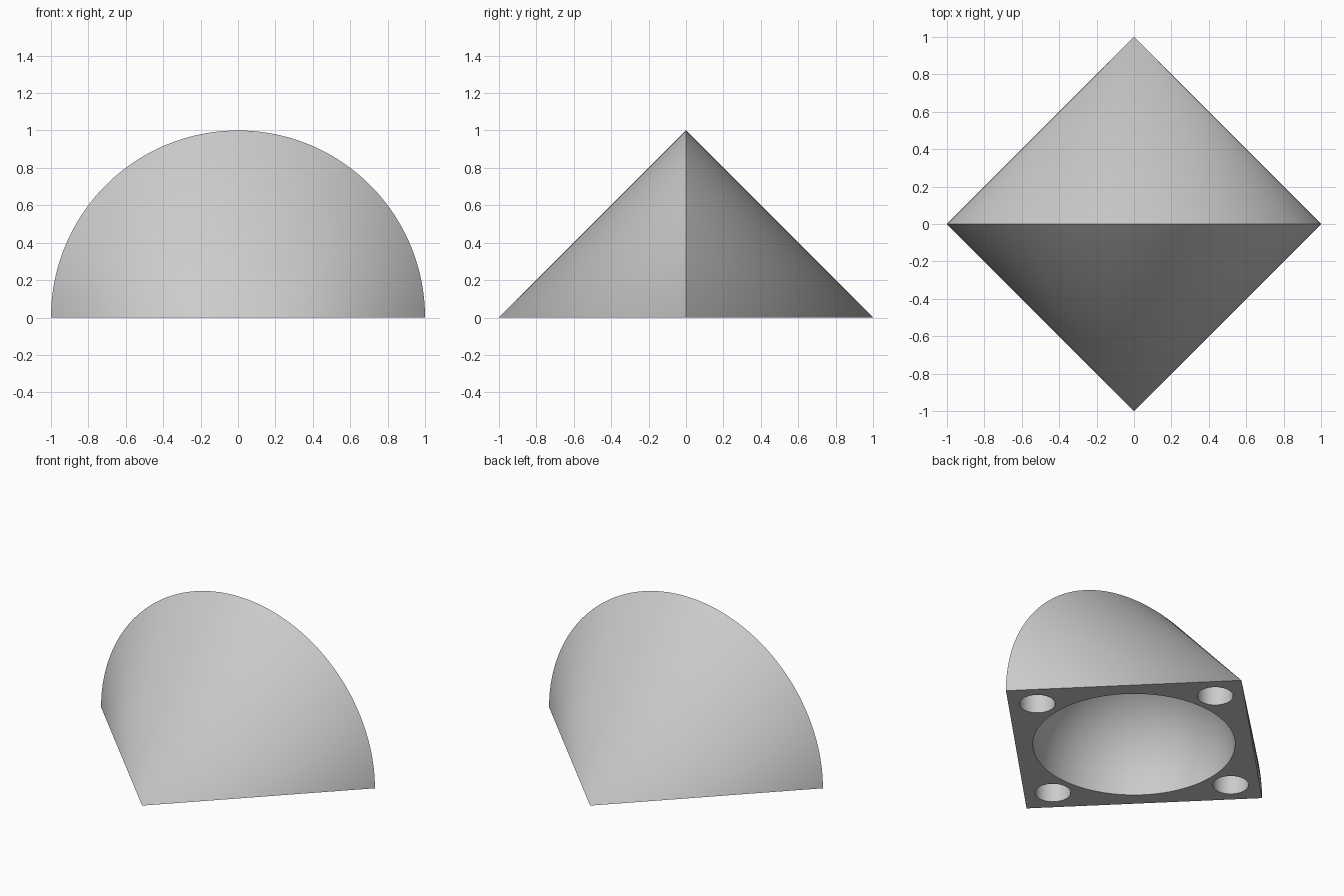
import bpy, bmesh
from math import pi, cos, sin
from mathutils import Matrix, Vector

SEGMENTS = 96          # steps round the half circle
CAVITY_RADIUS = 0.605
HOLE_RADIUS = 0.107
HOLE_DEPTH = 0.125
HOLE_OFFSET = 0.755    # hole centres, from the middle towards each corner

if "Cube" in bpy.data.objects:
    bpy.data.objects.remove(bpy.data.objects["Cube"], do_unlink=True)


def make_object(name, bm):
    bmesh.ops.recalc_face_normals(bm, faces=bm.faces)
    mesh = bpy.data.meshes.new(name)
    bm.to_mesh(mesh)
    bm.free()
    obj = bpy.data.objects.new(name, mesh)
    bpy.context.collection.objects.link(obj)
    return obj


# Plain grey material
grey = bpy.data.materials.new("light_grey")
grey.use_nodes = True
colour = (0.6, 0.6, 0.6, 1)
grey.diffuse_color = colour
grey.node_tree.nodes["Principled BSDF"].inputs["Base Color"].default_value = colour

# Half of a double cone: a half-circle rim joined to a front and a back tip
bm = bmesh.new()
rim = [bm.verts.new((cos(pi * i / SEGMENTS), 0, sin(pi * i / SEGMENTS)))
       for i in range(SEGMENTS + 1)]
front_tip, back_tip = (bm.verts.new((0, y, 0)) for y in (-1, 1))
for a, b in zip(rim, rim[1:]):
    for tip in (front_tip, back_tip):
        bm.faces.new((a, b, tip))
bm.faces.new((rim[0], front_tip, rim[-1], back_tip))
body = make_object("half_double_cone", bm)
body.data.materials.append(grey)

# Cutter: round cavity in the middle and a pocket near each corner
bm = bmesh.new()
bmesh.ops.create_uvsphere(bm, u_segments=96, v_segments=48, radius=CAVITY_RADIUS)
for i in range(4):
    spot = Matrix.Rotation(i * pi / 2, 4, "Z") @ Vector((HOLE_OFFSET, 0, 0))
    bmesh.ops.create_cone(bm, cap_ends=True, segments=48, radius1=HOLE_RADIUS,
                          radius2=HOLE_RADIUS, depth=2 * HOLE_DEPTH,
                          matrix=Matrix.Translation(spot))
cutter = make_object("cavity_cutter", bm)
cutter.hide_render = True
cutter.data.materials.append(grey)

# Cut the underside, then discard the cutter
cut = body.modifiers.new("cavities", "BOOLEAN")
cut.operation = "DIFFERENCE"
cut.solver = "EXACT"
cut.object = cutter
bpy.ops.object.select_all(action="DESELECT")
bpy.context.view_layer.objects.active = body
body.select_set(True)
bpy.ops.object.modifier_apply(modifier=cut.name)
bpy.data.objects.remove(cutter, do_unlink=True)

# Smooth curves, crisp edges
bpy.ops.object.shade_smooth_by_angle(angle=pi / 6)
